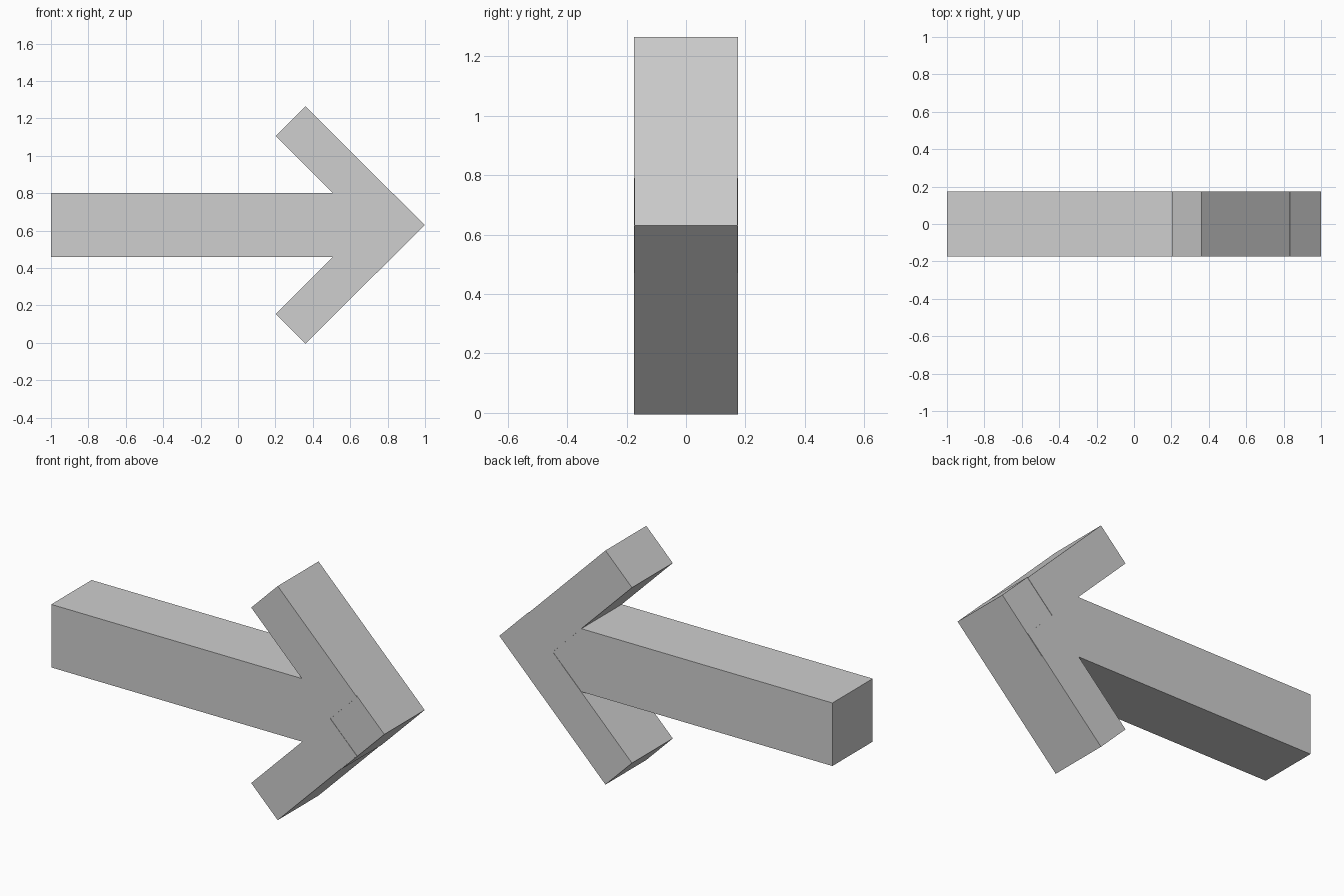
import bpy
from math import radians

cube = bpy.data.objects.get("Cube")
if cube:
    bpy.data.objects.remove(cube, do_unlink=True)

# One plain grey for the whole arrow
grey = bpy.data.materials.new("light_grey")
grey.use_nodes = True
colour = (0.62, 0.62, 0.62, 1)
grey.diffuse_color = colour
grey.node_tree.nodes["Principled BSDF"].inputs["Base Color"].default_value = colour


def bar(name, centre, size, tilt=0):
    """Box with its long side along x, turned about the y axis."""
    bpy.ops.mesh.primitive_cube_add(size=1, location=(centre[0], 0, centre[1]))
    ob = bpy.context.object
    ob.name = name
    ob.scale = size
    ob.rotation_euler.y = radians(tilt)
    bpy.ops.object.transform_apply(location=False, rotation=True, scale=True)
    ob.data.materials.append(grey)
    return ob


MID = 0.63

# Shaft, ending inside the head
bar("shaft", (-0.16, MID), (1.68, 0.346, 0.342))

# Two barbs, alike above and below the shaft
for name, side in (("upper_barb", 1), ("lower_barb", -1)):
    bar(name, (0.519, MID + side * 0.0785 * 4 / 1.0 / 1.0 + side * 0.004),
        (0.672, 0.35, 0.225), side * 45)

# Block that forms the point of the head
bar("point_block", (0.7875, 0.585), (0.364, 0.346, 0.236), -45)
